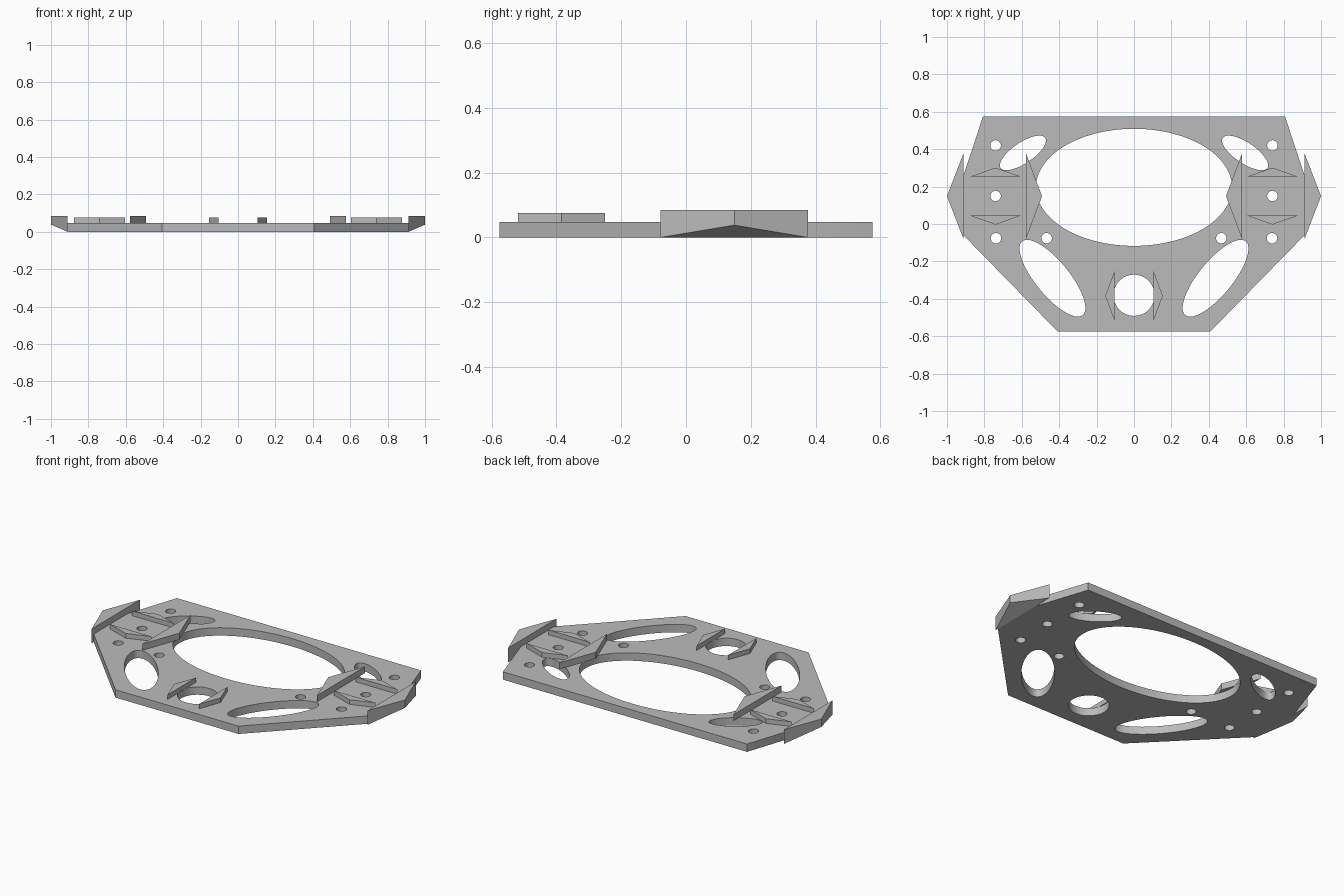
import bpy
import bmesh
import math

if "Cube" in bpy.data.objects:
    bpy.data.objects.remove(bpy.data.objects["Cube"], do_unlink=True)

TOP = 0.047        # top of the base plate
TALL = 0.085       # top of the large wedges
LOW = 0.075        # top of the small wedges
MID_Y = 0.149      # centre line of the side clusters

grey = bpy.data.materials.new("plain_grey")
grey.use_nodes = True
colour = (0.5, 0.5, 0.5, 1)
grey.diffuse_color = colour
grey.node_tree.nodes["Principled BSDF"].inputs["Base Color"].default_value = colour


def ellipse(cx, cy, a, b, angle=0, n=64):
    c, s = math.cos(math.radians(angle)), math.sin(math.radians(angle))
    points = []
    for i in range(n):
        t = math.tau * i / n
        u, v = a * math.cos(t), b * math.sin(t)
        points.append((cx + u * c - v * s, cy + u * s + v * c))
    return points


def wedge(name, base_a, base_b, tip, z0, z1, tip_z0=None):
    """Triangular prism; the underside may rise towards the tip."""
    pts = [base_a, base_b, tip]
    lows = [z0, z0, z0 if tip_z0 is None else tip_z0]
    bm = bmesh.new()
    low = [bm.verts.new((x, y, z)) for (x, y), z in zip(pts, lows)]
    high = [bm.verts.new((x, y, z1)) for x, y in pts]
    bm.faces.new(low)
    bm.faces.new(high)
    for i in range(3):
        j = (i + 1) % 3
        bm.faces.new((low[i], low[j], high[j], high[i]))
    bmesh.ops.recalc_face_normals(bm, faces=bm.faces)
    mesh = bpy.data.meshes.new(name)
    bm.to_mesh(mesh)
    bm.free()
    mesh.materials.append(grey)
    obj = bpy.data.objects.new(name, mesh)
    bpy.context.collection.objects.link(obj)


# Base plate: outline and holes as one filled, extruded curve
half = [(0.407, -0.576), (0.912, -0.06), (0.912, 0.26), (0.807, 0.576)]
loops = [half + [(-x, y) for x, y in reversed(half)],
         ellipse(0, 0.196, 0.524, 0.313, n=96),
         ellipse(0, -0.381, 0.11, 0.11)]
for s in (-1, 1):
    loops.append(ellipse(s * 0.436, -0.29, 0.255, 0.09, s * 50.7))
    loops.append(ellipse(s * 0.594, 0.38, 0.144, 0.055, s * -34))
    for x, y in ((0.74, 0.42), (0.74, 0.15), (0.738, -0.076), (0.467, -0.076)):
        loops.append(ellipse(s * x, y, 0.028, 0.028, n=32))

curve = bpy.data.curves.new("base_plate", "CURVE")
curve.dimensions = "2D"
curve.fill_mode = "BOTH"
curve.extrude = TOP / 2
for loop in loops:
    spline = curve.splines.new("POLY")
    spline.points.add(len(loop) - 1)
    for p, (x, y) in zip(spline.points, loop):
        p.co = (x, y, 0, 1)
    spline.use_cyclic_u = True
source = bpy.data.objects.new("plate_profile", curve)
bpy.context.collection.objects.link(source)
bpy.context.view_layer.update()
evaluated = source.evaluated_get(bpy.context.evaluated_depsgraph_get())
mesh = bpy.data.meshes.new_from_object(evaluated)
bpy.data.objects.remove(source, do_unlink=True)

bm = bmesh.new()
bm.from_mesh(mesh)
bmesh.ops.translate(bm, verts=bm.verts, vec=(0, 0, TOP / 2))
bmesh.ops.remove_doubles(bm, verts=bm.verts, dist=1e-5)
bmesh.ops.recalc_face_normals(bm, faces=bm.faces)
bm.to_mesh(mesh)
bm.free()
mesh.materials.clear()
mesh.materials.append(grey)
plate = bpy.data.objects.new("base_plate", mesh)
bpy.context.collection.objects.link(plate)
bpy.context.view_layer.objects.active = plate
plate.select_set(True)
bpy.ops.object.shade_smooth_by_angle(angle=math.radians(30))

# Wedges, mirrored left and right
for side, s in (("left", 1), ("right", -1)):
    y0, y1 = MID_Y - 0.228, MID_Y + 0.228
    wedge(side + "_outer_wedge", (s * 0.912, y0), (s * 0.912, y1),
          (s, MID_Y), 0, TALL, 0.038)
    wedge(side + "_inner_wedge", (s * 0.577, y0), (s * 0.577, y1),
          (s * 0.492, MID_Y), TOP, TALL)
    for end, d in (("back", 1), ("front", -1)):
        y = MID_Y + d * 0.104
        wedge(f"{side}_{end}_small_wedge", (s * 0.877, y), (s * 0.604, y),
              (s * 0.74, y + d * 0.048), TOP, LOW)
    wedge(side + "_centre_wedge", (s * 0.104, -0.25), (s * 0.104, -0.518),
          (s * 0.154, -0.384), TOP, LOW)
